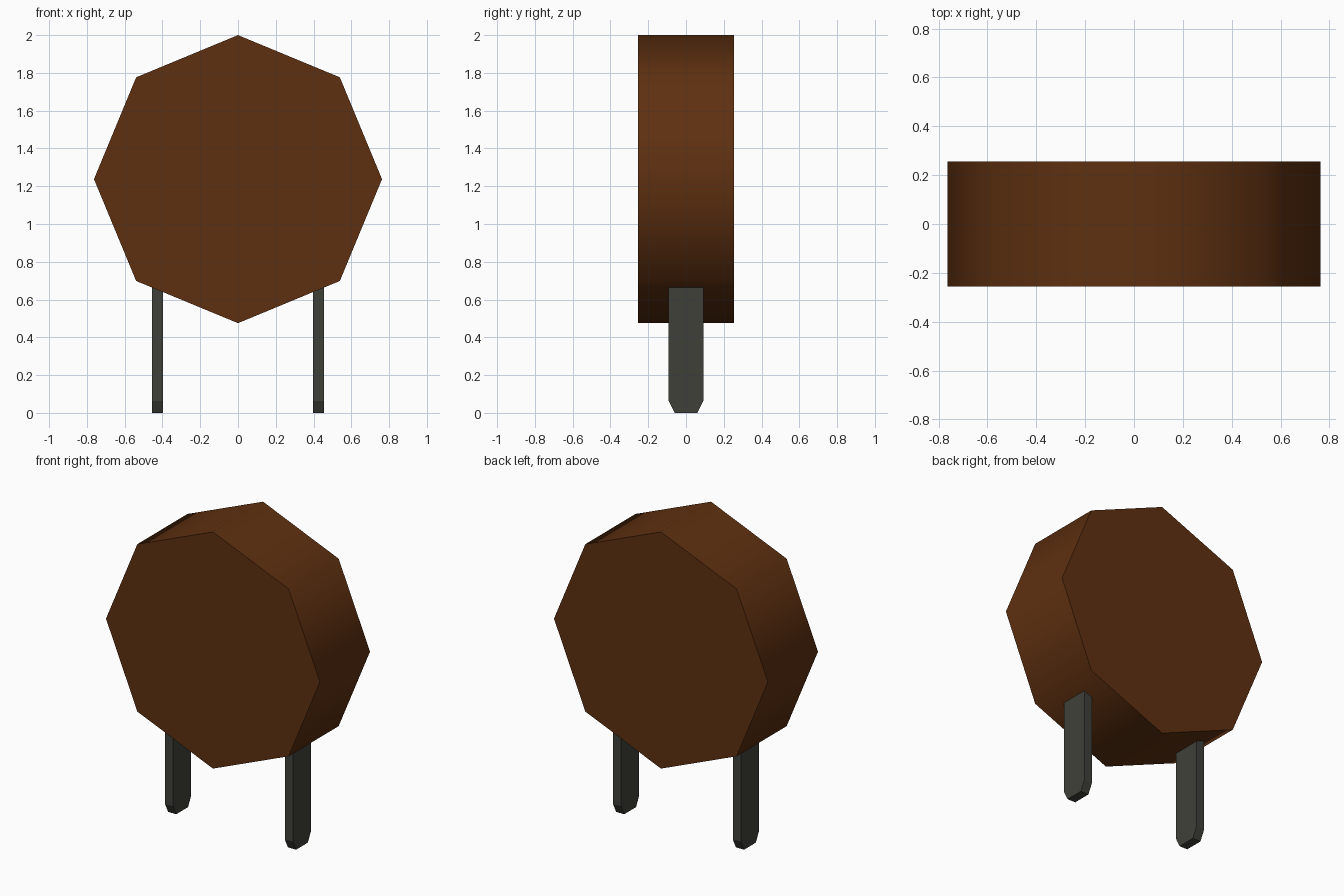
import bpy, bmesh, math

if "Cube" in bpy.data.objects:
    bpy.data.objects.remove(bpy.data.objects["Cube"])

R, ZC, HALF_D = 0.7625, 1.2375, 0.255


def material(name, rgb):
    m = bpy.data.materials.new(name)
    m.diffuse_color = (*rgb, 1)
    m.use_nodes = True
    m.node_tree.nodes["Principled BSDF"].inputs["Base Color"].default_value = m.diffuse_color
    return m


def prism(name, outline, axis, lo, hi, mat):
    """Extrude a 2D outline along x (points are y,z) or y (points are x,z)."""
    bm = bmesh.new()
    place = (lambda a, b: (lo, a, b)) if axis == "x" else (lambda a, b: (a, lo, b))
    face = bm.faces.new([bm.verts.new(place(a, b)) for a, b in outline])
    new = bmesh.ops.extrude_face_region(bm, geom=[face])["geom"]
    step = (hi - lo, 0, 0) if axis == "x" else (0, hi - lo, 0)
    bmesh.ops.translate(bm, vec=step, verts=[v for v in new if isinstance(v, bmesh.types.BMVert)])
    bmesh.ops.recalc_face_normals(bm, faces=bm.faces)
    mesh = bpy.data.meshes.new(name)
    bm.to_mesh(mesh)
    bm.free()
    mesh.materials.append(mat)
    obj = bpy.data.objects.new(name, mesh)
    bpy.context.collection.objects.link(obj)
    return obj


brown = material("dark brown", (0.114, 0.030, 0.0052))
grey = material("dark grey metal", (0.051, 0.051, 0.042))

# Octagonal disc body, smooth rim with sharp caps
octagon = [(R * math.sin(i * math.pi / 4), ZC + R * math.cos(i * math.pi / 4)) for i in range(8)]
disc = prism("disc_body", octagon, "y", -HALF_D, HALF_D, brown)
bpy.context.view_layer.objects.active = disc
disc.select_set(True)
bpy.ops.object.shade_smooth_by_angle(angle=math.radians(60))

# Flat metal legs with chamfered tips, running up into the disc
leg = [(-0.06, 0), (0.06, 0), (0.092, 0.063), (0.092, 0.72), (-0.092, 0.72), (-0.092, 0.063)]
for side, x in (("left", -0.427), ("right", 0.427)):
    prism(side + "_leg", leg, "x", x - 0.029, x + 0.029, grey)
